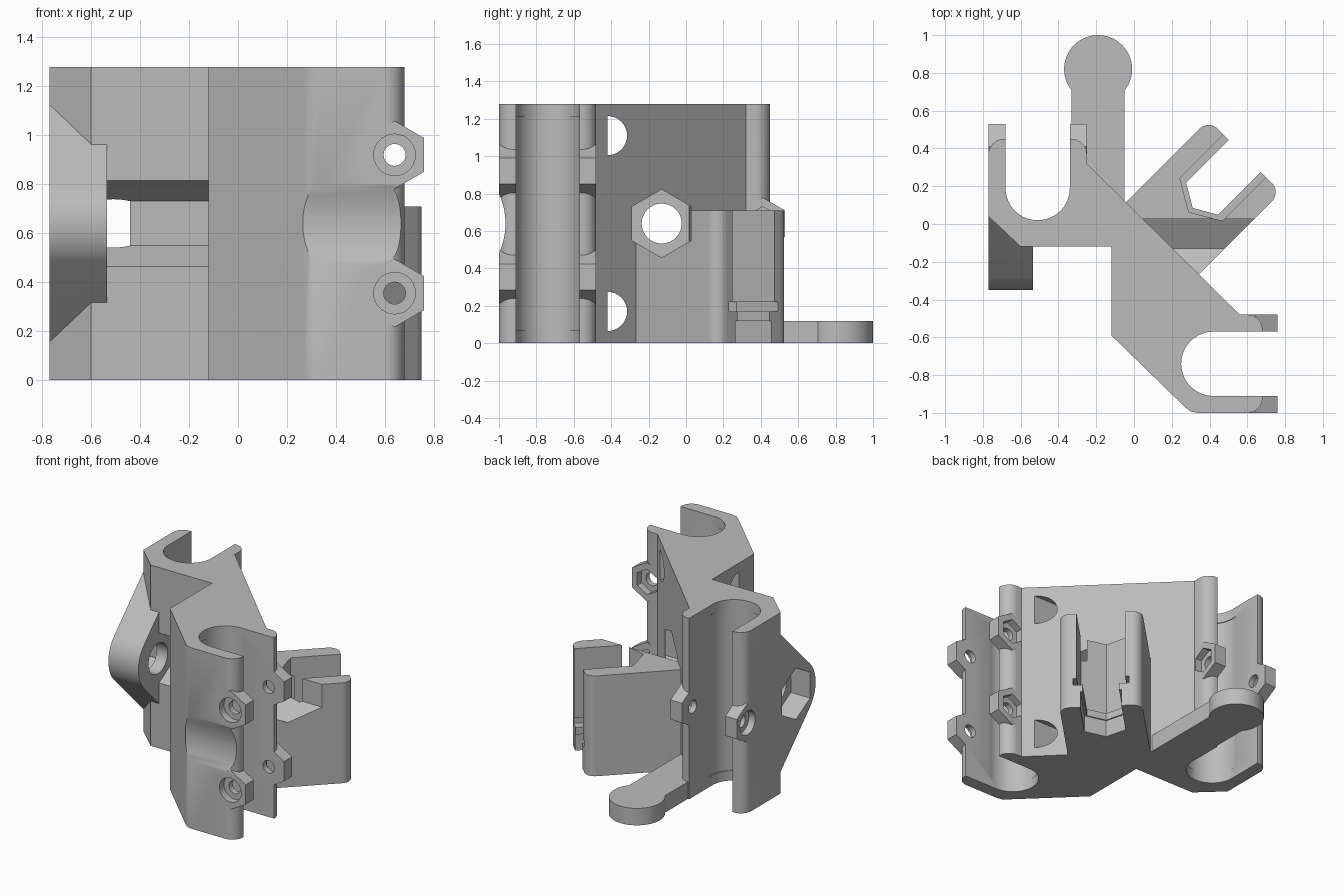
import bpy, bmesh
from math import sin, cos, radians, sqrt

if "Cube" in bpy.data.objects:
    bpy.data.objects.remove(bpy.data.objects["Cube"])

grey = bpy.data.materials.new("plain_grey")
grey.use_nodes = True
tone = (0.5, 0.5, 0.5, 1)
grey.diffuse_color = tone
grey.node_tree.nodes["Principled BSDF"].inputs["Base Color"].default_value = tone

H = 1.28
MID = H / 2


def arc(cx, cy, r, a0, a1, n=10):
    return [(cx + r * cos(radians(a0 + (a1 - a0) * i / n)),
             cy + r * sin(radians(a0 + (a1 - a0) * i / n))) for i in range(n + 1)]


def ring(cx, cy, r, n=32):
    return arc(cx, cy, r, 90, 450, n)[:-1]


def prism(name, pts, lo, hi, axis="z"):
    """Extrude a closed profile along an axis."""
    place = {"x": lambda a, b, h: (h, a, b),
             "y": lambda a, b, h: (a, h, b),
             "z": lambda a, b, h: (a, b, h)}[axis]
    bm = bmesh.new()
    low = [bm.verts.new(place(a, b, lo)) for a, b in pts]
    top = [bm.verts.new(place(a, b, hi)) for a, b in pts]
    bm.faces.new(low)
    bm.faces.new(top)
    for i in range(len(pts)):
        j = (i + 1) % len(pts)
        bm.faces.new((low[i], low[j], top[j], top[i]))
    bmesh.ops.recalc_face_normals(bm, faces=bm.faces)
    mesh = bpy.data.meshes.new(name)
    bm.to_mesh(mesh)
    bm.free()
    mesh.materials.append(grey)
    obj = bpy.data.objects.new(name, mesh)
    bpy.context.collection.objects.link(obj)
    return obj


def combine(target, tools, operation):
    """Apply a boolean for each tool, then drop the tool."""
    for tool in tools:
        tool.hide_render = True
        mod = target.modifiers.new("cut", "BOOLEAN")
        mod.operation, mod.solver, mod.object = operation, "EXACT", tool
        bpy.context.view_layer.objects.active = target
        bpy.ops.object.modifier_apply(modifier=mod.name)
        bpy.data.objects.remove(tool)


def finish(obj):
    bpy.ops.object.select_all(action="DESELECT")
    obj.select_set(True)
    bpy.context.view_layer.objects.active = obj
    bpy.ops.object.shade_smooth_by_angle(angle=radians(28))


def nut_channel(lo=-0.535, hi=1.0):
    return prism("nut_channel", ring(-0.13, MID, 0.182, 6), lo, hi, "x")


# Main body: two clamps joined by a diagonal web
outline = [(-0.12, -0.12), (-0.12, -0.59), (0.27, -0.97), (0.3, -0.993), (0.34, -1)]
outline += arc(0.6, -0.92, 0.08, -90, 0) + arc(0.6, -0.56, 0.08, 0, 90)
outline += [(0.56, -0.48), (-0.25, 0.32)]
outline += arc(-0.33, 0.37, 0.08, 0, 90) + arc(-0.69, 0.37, 0.08, 90, 180)
outline += [(-0.77, 0.04), (-0.6, -0.12)]
body = prism("clamp_body", outline, 0, H)

# Side lug with a rounded nose, and hexagonal bolt bosses
lug = arc(-0.13, MID, 0.22, 135, 225, 16) + [(0.04, 0.155), (0.04, 1.125)]
added = [prism("side_lug", lug, -0.77, -0.535, "x")]
bolt_heights = (0.355, 0.92)
for z in bolt_heights:
    for lo, hi in ((-1, -0.9), (-0.58, -0.48)):
        added.append(prism("boss", ring(0.64, z, 0.139, 6), lo, hi, "y"))
for lo, hi in ((-0.77, -0.67), (-0.35, -0.25)):
    added.append(prism("boss", ring(0.41, MID, 0.139, 6), lo, hi, "x"))
combine(body, added, "UNION")

# Rod channels with a slightly wider middle
left_slot = arc(-0.51, 0.19, 0.17, 180, 360, 32) + [(-0.34, 1), (-0.68, 1)]
right_slot = arc(0.42, -0.74, 0.17, 90, 270, 32) + [(1, -0.91), (1, -0.57)]
cuts = [prism("rod_slot", s, -0.1, H + 0.1) for s in (left_slot, right_slot)]
for x, y in ((-0.51, 0.19), (0.42, -0.74)):
    cuts.append(prism("rod_groove", ring(x, y, 0.176, 48), 0.07, 1.21))

# Strap scoop, half-round strap holes, nut channel and lug hole
cuts.append(prism("scoop", ring(-1.345, MID, 0.38, 64), -0.5, 1, "x"))
for z in (0.17, 1.11):
    cuts.append(prism("strap_hole", arc(-0.42, z, 0.105, -90, 90, 16), -0.4, 1, "x"))
cuts.append(nut_channel())
cuts.append(nut_channel(-1, -0.62))
cuts.append(prism("lug_hole", ring(-0.13, MID, 0.107), -1, -0.5, "x"))

# Bolt holes, round head recesses and hexagonal nut recesses
for z in bolt_heights:
    cuts.append(prism("bolt_hole", ring(0.64, z, 0.045, 20), -1.2, -0.4, "y"))
    cuts.append(prism("head_recess", ring(0.64, z, 0.085, 28), -1.2, -0.95, "y"))
    cuts.append(prism("nut_recess", ring(0.64, z, 0.09, 6), -0.53, -0.4, "y"))
cuts.append(prism("bolt_hole", ring(0.41, MID, 0.045, 20), -0.9, -0.2, "x"))
cuts.append(prism("head_recess", ring(0.41, MID, 0.085, 28), -0.9, -0.72, "x"))
cuts.append(prism("nut_recess", ring(0.41, MID, 0.09, 6), -0.3, -0.2, "x"))
combine(body, cuts, "DIFFERENCE")
finish(body)


# Diagonal fork bracket, drawn along its own outward direction
def diagonal(pts, offset=-0.16):
    return [((u - v - offset) / sqrt(2), (u + v + offset) / sqrt(2)) for u, v in pts]


fork = [(0.02, -0.272)] + arc(0.6, -0.202, 0.07, -90, 0) + arc(0.6, 0.202, 0.07, 0, 90) + [(0.02, 0.272)]
bracket = prism("fork_bracket", diagonal(fork), 0, 0.71)
pockets = []
for half, tip, lo, hi in ((0.135, 0.27, -0.1, 0.12), (0.12, 0.28, 0.1, 0.18),
                          (0.185, 0.25, 0.17, 0.22), (0.16, 0.25, 0.21, 0.8)):
    shape = [(tip, 0), (tip + half * 0.58, -half), (1, -half), (1, half), (tip + half * 0.58, half)]
    pockets.append(prism("fork_pocket", diagonal(shape), lo, hi))
combine(bracket, pockets + [nut_channel()], "DIFFERENCE")
finish(bracket)

# Flat foot with a round end
foot_outline = arc(-0.19, 0.82, 0.18, -39, 219, 40) + [(-0.33, 0.35), (-0.05, 0.08)]
finish(prism("foot", foot_outline, 0, 0.12))
